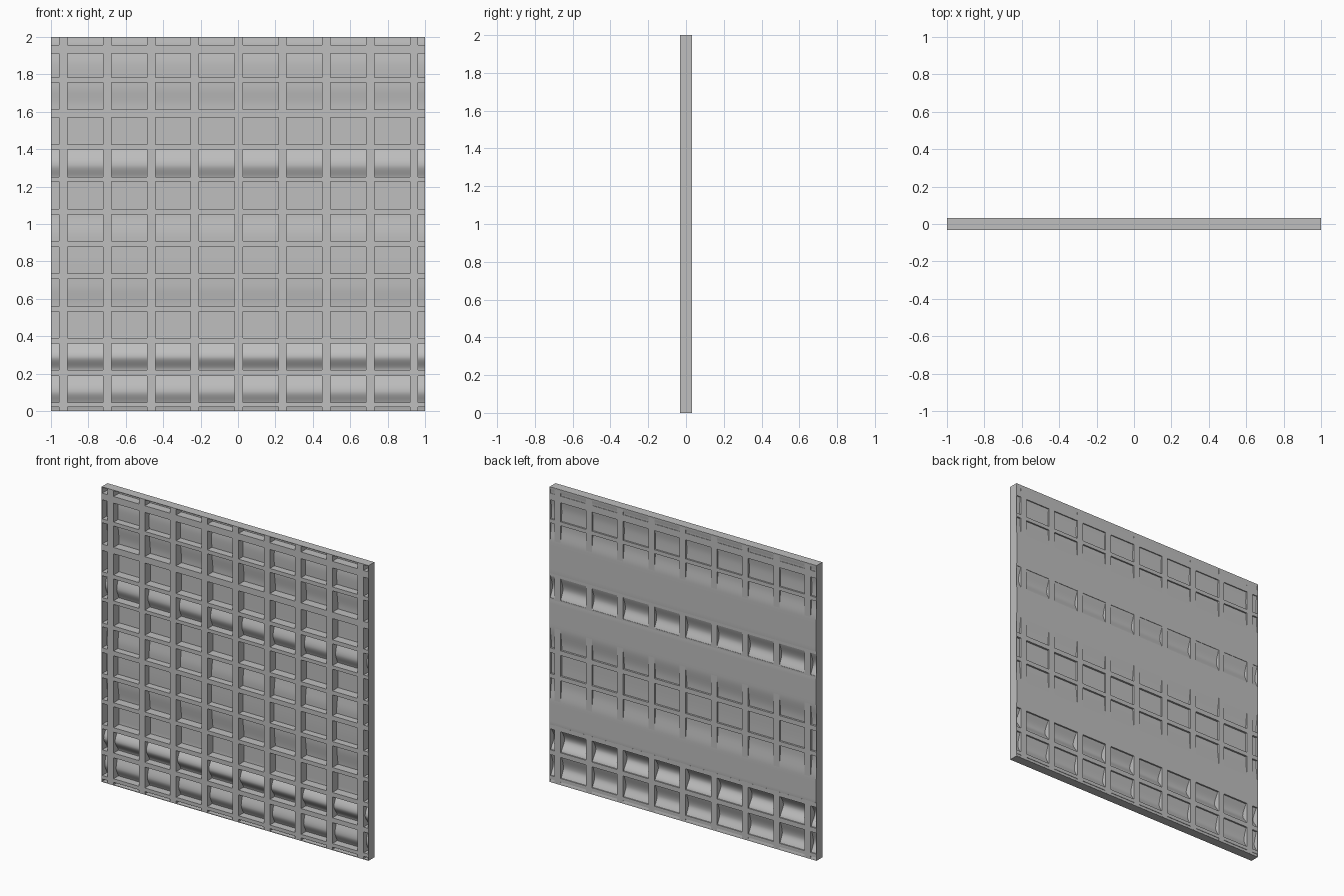
import bpy, bmesh

if "Cube" in bpy.data.objects:
    bpy.data.objects.remove(bpy.data.objects["Cube"], do_unlink=True)

HALF = 0.031      # half the panel depth
SKIN = 0.004      # thin closing strips around the rim

grey = bpy.data.materials.new("mid_grey")
grey.use_nodes = True
grey.diffuse_color = (0.52, 0.52, 0.52, 1)
grey.node_tree.nodes["Principled BSDF"].inputs["Base Color"].default_value = (0.52, 0.52, 0.52, 1)


def make_object(name, bm):
    bmesh.ops.recalc_face_normals(bm, faces=bm.faces)
    mesh = bpy.data.meshes.new(name)
    bm.to_mesh(mesh)
    bm.free()
    mesh.materials.append(grey)
    obj = bpy.data.objects.new(name, mesh)
    bpy.context.collection.objects.link(obj)
    return obj


# Bars as (start, end) spans; the first and last close the rim
uprights = [(-0.956 + 0.2343 * i, -0.911 + 0.2343 * i) for i in range(9)]
x_bars = [(-1, SKIN - 1)] + uprights + [(1 - SKIN, 1)]
z_bars = [(0, SKIN), (0.021, 0.045), (0.187, 0.219), (0.361, 0.391),
          (0.533, 0.56), (0.707, 0.736), (0.878, 0.91), (1.052, 1.079),
          (1.226, 1.25), (1.398, 1.425), (1.569, 1.612), (1.757, 1.783),
          (1.912, 1.957), (2 - SKIN, 2)]
xs = [v for bar in x_bars for v in bar]
zs = [v for bar in z_bars for v in bar]

# Lattice: one flat grid without its openings, extruded through the depth
bm = bmesh.new()
grid = [[bm.verts.new((x, -HALF, z)) for z in zs] for x in xs]
for i in range(len(xs) - 1):
    for j in range(len(zs) - 1):
        if i % 2 and j % 2:
            continue
        bm.faces.new((grid[i][j], grid[i + 1][j], grid[i + 1][j + 1], grid[i][j + 1]))
bmesh.ops.delete(bm, geom=[v for v in bm.verts if not v.link_faces], context="VERTS")
front = list(bm.faces)
result = bmesh.ops.extrude_face_region(bm, geom=front, use_keep_orig=True)
moved = [g for g in result["geom"] if isinstance(g, bmesh.types.BMVert)]
bmesh.ops.translate(bm, verts=moved, vec=(0, 2 * HALF, 0))
make_object("lattice_frame", bm)

# Wavy backing sheet: (height, depth) of its crests and troughs
BACK = HALF + 0.0003
wave = [(SKIN / 2, BACK), (0.03, 0.027), (0.105, 0.0), (0.215, 0.024),
        (0.29, -0.012), (0.395, BACK), (0.55, BACK), (0.68, 0.019),
        (0.80, 0.017), (0.93, 0.018), (1.06, BACK), (1.235, BACK),
        (1.315, 0.006), (1.42, BACK), (1.63, BACK), (1.74, 0.021),
        (1.85, 0.018), (1.96, 0.028), (2 - SKIN / 2, BACK)]
STEPS = 8
profile = []
for (z0, y0), (z1, y1) in zip(wave, wave[1:]):
    for k in range(STEPS):
        t = k / STEPS
        profile.append((z0 + (z1 - z0) * t, y0 + (y1 - y0) * t * t * (3 - 2 * t)))
profile.append(wave[-1])

THICK = 0.003
outline = profile + [(z, y - THICK) for z, y in reversed(profile)]
end = 1 - SKIN / 2
bm = bmesh.new()
right = [bm.verts.new((-end, y, z)) for z, y in outline]
left = [bm.verts.new((end, y, z)) for z, y in outline]
n = len(outline)
for i in range(n):
    j = (i + 1) % n
    bm.faces.new((right[i], right[j], left[j], left[i]))
for side in (right, left):
    for i in range(n // 2 - 1):
        bm.faces.new((side[i], side[i + 1], side[n - 2 - i], side[n - 1 - i]))
sheet = make_object("wavy_backing_sheet", bm)

bpy.ops.object.select_all(action="DESELECT")
sheet.select_set(True)
bpy.context.view_layer.objects.active = sheet
bpy.ops.object.shade_smooth_by_angle(angle=0.7)
